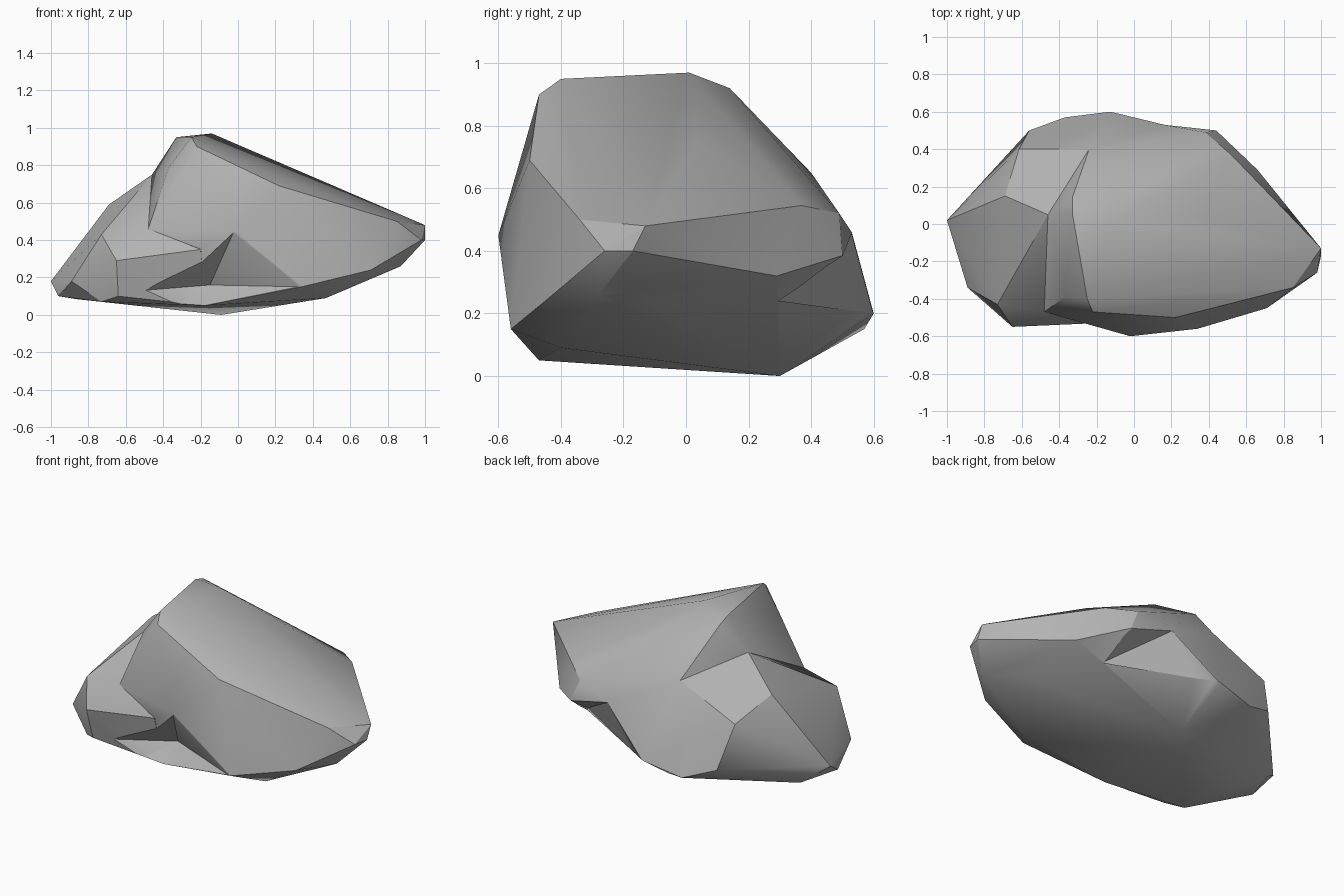
import bpy, bmesh

if "Cube" in bpy.data.objects:
    bpy.data.objects.remove(bpy.data.objects["Cube"])

stone = bpy.data.materials.new("stone grey")
stone.diffuse_color = (0.45, 0.45, 0.45, 1)
stone.use_nodes = True
stone.node_tree.nodes["Principled BSDF"].inputs["Base Color"].default_value = stone.diffuse_color


def hull(name, points):
    """Convex chunk of rock wrapped around a few corner points."""
    bm = bmesh.new()
    for p in points:
        bm.verts.new(p)
    res = bmesh.ops.convex_hull(bm, input=bm.verts[:])
    loose = {v for v in res["geom_interior"] + res["geom_unused"]
             if isinstance(v, bmesh.types.BMVert)}
    bmesh.ops.delete(bm, geom=list(loose), context='VERTS')
    bmesh.ops.recalc_face_normals(bm, faces=bm.faces[:])
    me = bpy.data.meshes.new(name)
    bm.to_mesh(me)
    bm.free()
    ob = bpy.data.objects.new(name, me)
    bpy.context.collection.objects.link(ob)
    return ob


def combine(ob, other, op):
    mod = ob.modifiers.new(op.lower(), 'BOOLEAN')
    mod.operation, mod.object, mod.solver = op, other, 'EXACT'
    bpy.context.view_layer.objects.active = ob
    bpy.ops.object.modifier_apply(modifier=mod.name)
    bpy.data.objects.remove(other)


# corners of the valley and underside that both lobes share
shared = [(-.46, .05, .75), (-.48, -.47, .46), (-.24, .40, .65),
          (-.09, .30, 0), (-.13, .60, .20), (-.18, -.47, .05)]

# tall main lobe: ridge, front edge, right tip, back rim, underside
rock = hull("rock", shared + [
    (-.14, .01, .97), (-.33, .06, .95), (-.33, .14, .92), (-.25, -.40, .95),
    (-.22, -.47, .90), (-.37, -.39, .79), (.22, -.50, .69), (.85, -.34, .50),
    (1, -.13, .48), (.98, -.26, .40), (1, -.17, .40), (.87, -.28, .26),
    (.71, -.45, .24), (.34, -.56, .15), (.47, -.40, .09), (.72, -.09, .24),
    (-.02, -.60, .45), (.38, .04, .74), (.38, .49, .52), (.52, .37, .545),
    (.16, .53, .46), (.44, .50, .385), (.66, .29, .32), (.48, .27, .24)])

# low left lobe
lobe = hull("left_lobe", shared + [
    (-.69, .15, .59), (-.73, -.43, .43), (-.65, -.55, .29), (-.64, -.50, .10),
    (-.73, -.43, .07), (-.89, -.34, .18), (-.96, -.11, .10), (-1, .02, .18),
    (-.87, .13, .085), (-.56, .50, .22), (-.37, .57, .15), (-.615, .40, .48),
    (-.20, -.53, .35)])
combine(rock, lobe, 'UNION')

# undercut notch on the front
combine(rock, hull("front_notch", [
    (-.02, -.605, .45), (.34, -.565, .15), (-.18, -.475, .045), (-.15, -.37, .16),
    (-.64, -.56, .12), (-.31, -.47, .06), (-.1, -.8, .2)]), 'DIFFERENCE')

# wedge notch low on the back
combine(rock, hull("back_notch", [
    (-.13, .605, .20), (.48, .27, .24), (.16, .535, .46), (.445, .505, .385),
    (.25, .75, .25)]), 'DIFFERENCE')

# material and shading
rock.data.materials.clear()
rock.data.materials.append(stone)
for p in rock.data.polygons:
    p.material_index = 0
bpy.ops.object.select_all(action='DESELECT')
rock.select_set(True)
bpy.context.view_layer.objects.active = rock
bpy.ops.object.shade_smooth_by_angle(angle=0.52)
